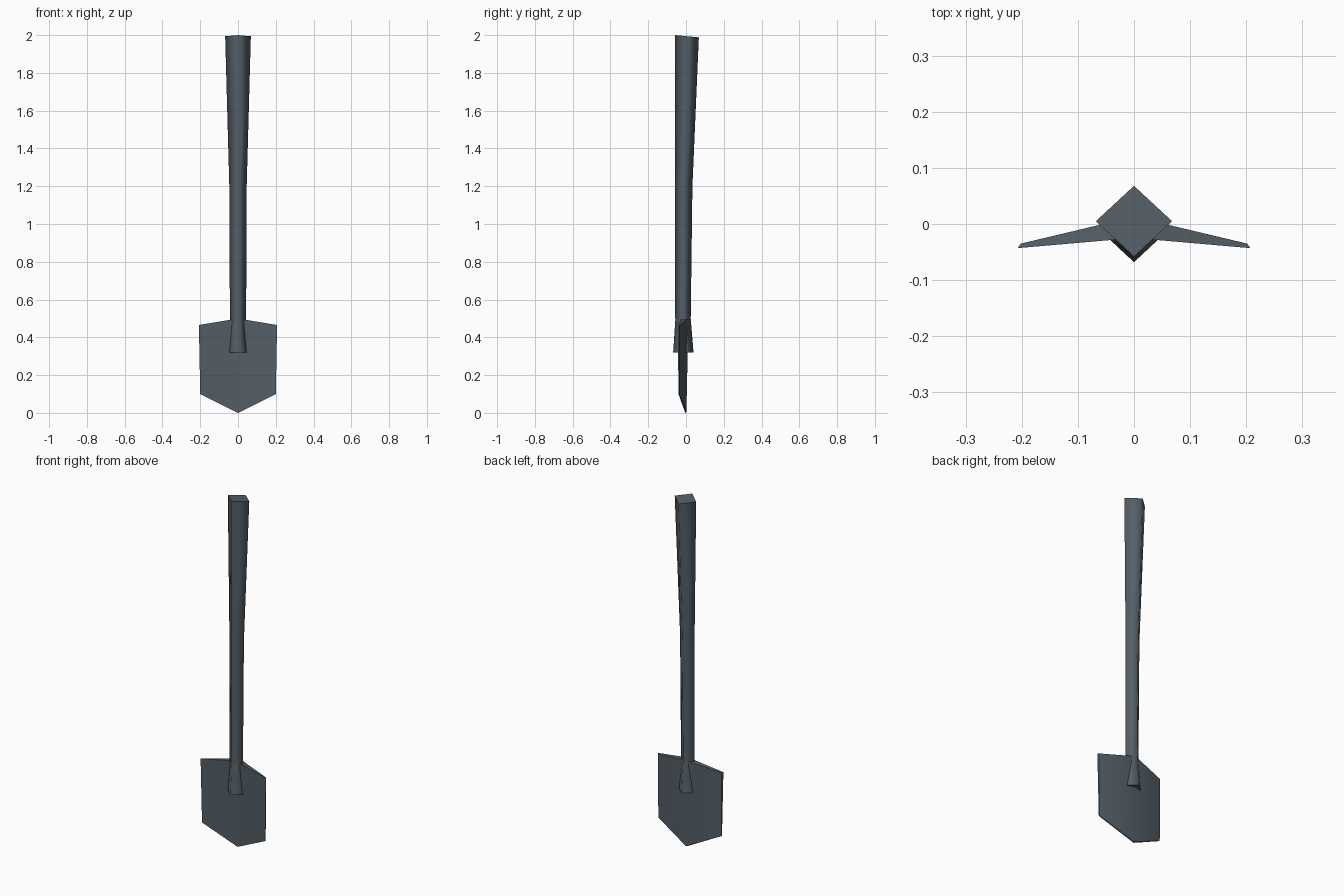
import bpy
import bmesh

cube = bpy.data.objects.get("Cube")
if cube:
    bpy.data.objects.remove(cube)

# One dark slate metal for the whole tool
slate = bpy.data.materials.new("dark_slate")
slate.use_nodes = True
colour = (0.09, 0.115, 0.135, 1)
slate.diffuse_color = colour
slate.node_tree.nodes["Principled BSDF"].inputs["Base Color"].default_value = colour


def finish(name, bm):
    bmesh.ops.recalc_face_normals(bm, faces=bm.faces[:])
    mesh = bpy.data.meshes.new(name)
    bm.to_mesh(mesh)
    bm.free()
    mesh.materials.append(slate)
    obj = bpy.data.objects.new(name, mesh)
    bpy.context.collection.objects.link(obj)
    return obj


def diamond_shaft(name, sections):
    """Loft diamond sections (z, half width, front y, back y, back z drop)."""
    bm = bmesh.new()
    rings = []
    for z, w, front, back, drop in sections:
        mid = (front + back) / 2
        points = [(0, front, z), (w, mid, z - drop / 2),
                  (0, back, z - drop), (-w, mid, z - drop / 2)]
        rings.append([bm.verts.new(p) for p in points])
    for low, high in zip(rings, rings[1:]):
        for i in range(4):
            j = (i + 1) % 4
            face = bm.faces.new((low[i], low[j], high[j], high[i]))
            face.smooth = True
    # Flat caps
    bm.faces.new(rings[0][::-1])
    bm.faces.new(rings[-1])
    return finish(name, bm)


# Handle flaring towards the top, and the socket flaring into the blade
diamond_shaft("handle", [
    (0.50, 0.043, -0.058, 0.025, 0),
    (1.20, 0.046, -0.058, 0.034, 0),
    (2.00, 0.068, -0.058, 0.068, 0.012),
])
diamond_shaft("socket", [
    (0.32, 0.058, -0.068, 0.040, 0),
    (0.50, 0.043, -0.056, 0.025, 0),
])

# Blade half: thick at the spine, thin and swept forward at the edge
bm = bmesh.new()
front = [bm.verts.new(p) for p in (
    (0, -0.025, 0.50), (0.207, -0.043, 0.465), (0.20, -0.040, 0.10), (0, -0.004, 0))]
back = [bm.verts.new(p) for p in (
    (0, 0.013, 0.50), (0.202, -0.035, 0.463), (0.20, -0.035, 0.10), (0, 0.002, 0.004))]
for side in (front, back[::-1]):
    bm.faces.new(side).smooth = True
for i in range(3):
    bm.faces.new((front[i + 1], front[i], back[i], back[i + 1]))
blade = finish("blade", bm)
mirror = blade.modifiers.new("mirror", 'MIRROR')
mirror.use_axis[0] = True
